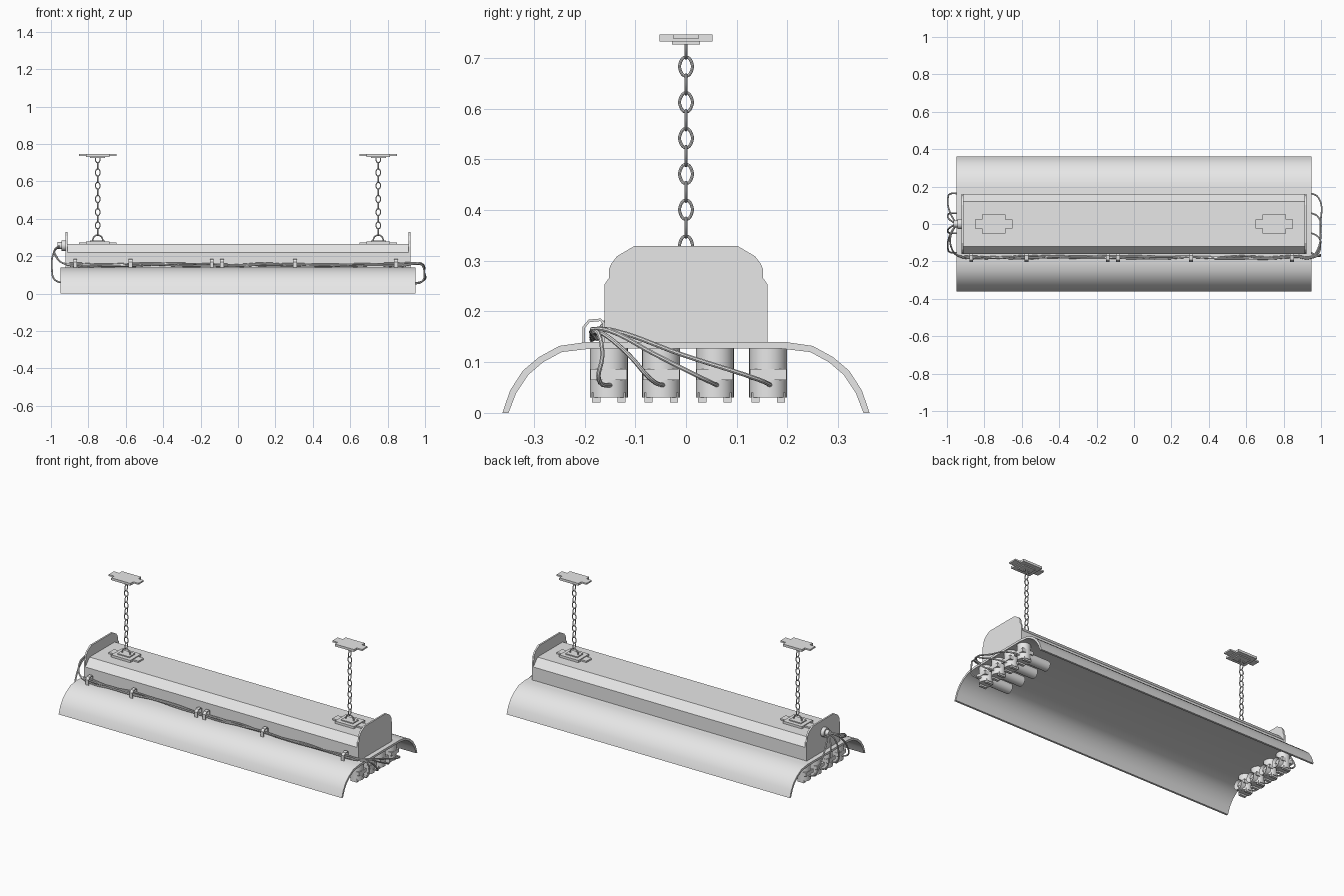
import bpy, bmesh, math, random
from mathutils import Matrix, Vector

random.seed(4)
if "Cube" in bpy.data.objects:
    bpy.data.objects.remove(bpy.data.objects["Cube"])

grey = bpy.data.materials.new("light_grey")
grey.use_nodes = True
grey.diffuse_color = (0.8, 0.8, 0.8, 1)
grey.node_tree.nodes["Principled BSDF"].inputs["Base Color"].default_value = (0.8, 0.8, 0.8, 1)


def link(name, mesh, smooth=False):
    mesh.materials.clear()
    mesh.materials.append(grey)
    ob = bpy.data.objects.new(name, mesh)
    bpy.context.collection.objects.link(ob)
    if smooth:
        bpy.ops.object.select_all(action='DESELECT')
        ob.select_set(True)
        bpy.context.view_layer.objects.active = ob
        bpy.ops.object.shade_smooth_by_angle(angle=math.radians(35))
    return ob


def finish(name, bm, smooth=False):
    bmesh.ops.recalc_face_normals(bm, faces=bm.faces)
    mesh = bpy.data.meshes.new(name)
    bm.to_mesh(mesh)
    bm.free()
    return link(name, mesh, smooth)


def extrude(name, profile, x0, x1, smooth=False):
    """Sweep a closed (y, z) outline along x."""
    bm = bmesh.new()
    face = bm.faces.new([bm.verts.new((x0, y, z)) for y, z in profile])
    new = bmesh.ops.extrude_face_region(bm, geom=[face])["geom"]
    bmesh.ops.translate(bm, vec=(x1 - x0, 0, 0),
                        verts=[v for v in new if isinstance(v, bmesh.types.BMVert)])
    return finish(name, bm, smooth)


def box(name, lo, hi):
    lo, hi = Vector(lo), Vector(hi)
    bm = bmesh.new()
    bmesh.ops.create_cube(bm, size=1, matrix=Matrix.Translation((lo + hi) / 2)
                          @ Matrix.Diagonal((*(hi - lo), 1)))
    return finish(name, bm)


def cylinder(name, centre, radius, length, axis, bore=0):
    """Cylinder along x or z, optionally with a recess in its far end."""
    bm = bmesh.new()
    turn = Matrix.Rotation(math.pi / 2, 4, 'Y') if axis == 'X' else Matrix()
    bmesh.ops.create_cone(bm, cap_ends=True, segments=28, radius1=radius, radius2=radius, depth=length)
    if bore:
        top = max(bm.faces, key=lambda f: f.calc_center_median().z)
        bmesh.ops.inset_region(bm, faces=[top], thickness=radius - bore)
        bmesh.ops.translate(bm, verts=top.verts, vec=(0, 0, -length * 0.7))
    bmesh.ops.transform(bm, verts=bm.verts, matrix=Matrix.Translation(centre) @ turn)
    return finish(name, bm, True)


def wire(name, points, radius=0.004, cyclic=False, steps=6):
    """Round tube through the points."""
    cu = bpy.data.curves.new(name, 'CURVE')
    cu.dimensions = '3D'
    cu.bevel_depth, cu.bevel_resolution, cu.resolution_u = radius, 2, steps
    cu.use_fill_caps = True
    sp = cu.splines.new('BEZIER')
    sp.use_cyclic_u = cyclic
    sp.bezier_points.add(len(points) - 1)
    for bp, p in zip(sp.bezier_points, points):
        bp.co = p
        bp.handle_left_type = bp.handle_right_type = 'AUTO'
    tmp = bpy.data.objects.new(name + "_path", cu)
    bpy.context.collection.objects.link(tmp)
    dg = bpy.context.evaluated_depsgraph_get()
    mesh = bpy.data.meshes.new_from_object(tmp.evaluated_get(dg))
    bpy.data.objects.remove(tmp)
    return link(name, mesh, True)


def mirrored(half):
    return half + [(-y, z) for y, z in reversed(half)]


# Curved reflector shell
outer = [(0.362, 0), (0.347, 0.044), (0.322, 0.083), (0.29, 0.11), (0.25, 0.132), (0.195, 0.14)]
inner = [(0.185, 0.127), (0.245, 0.12), (0.282, 0.1), (0.311, 0.075), (0.335, 0.039), (0.35, 0)]
extrude("reflector", mirrored(outer) + [(-y, z) for y, z in reversed(inner)] + inner, -0.95, 0.95, True)

# Ballast housing and its end plates
extrude("housing", mirrored([(0.16, 0.139), (0.16, 0.22), (0.12, 0.265)]), -0.913, 0.913)
plate = mirrored([(0.161, 0.139), (0.161, 0.253), (0.152, 0.266), (0.152, 0.283),
                  (0.148, 0.293), (0.136, 0.309), (0.102, 0.329)])
for side in (-1, 1):
    extrude("end_plate", plate, side * 0.912, side * 0.922)

# Hanging brackets and chains
for cx in (-0.75, 0.75):
    for base, up in ((0.265, 1), (0.746, -1)):
        for part, hx, hy, z0, z1 in (("bracket_arms", 0.1, 0.025, 0, 0.009),
                                     ("bracket_plate", 0.064, 0.052, 0, 0.014),
                                     ("bracket_boss", 0.04, 0.028, 0.014, 0.02)):
            zs = sorted((base + up * z0, base + up * z1))
            box(part, (cx - hx, -hy, zs[0]), (cx + hx, hy, zs[1]))
    arch = [(cx + 0.027 * math.cos(a), 0, 0.283 + 0.03 * math.sin(a))
            for a in (math.pi * i / 6 for i in range(7))]
    wire("chain_eye", arch, 0.004)
    for i in range(12):
        zc = 0.33 + i * 0.0353
        loop = []
        for sx, sz in ((1, -1), (1, 1), (0, 2), (-1, 1), (-1, -1), (0, -2)):
            off, h = sx * 0.0105, sz * 0.0095
            loop.append((cx, off, zc + h) if i % 2 == 0 else (cx + off, 0, zc + h))
        wire("chain_link", loop, 0.003, True, 4)

# Lamp holders at both ends
rows = (-0.152, -0.049, 0.057, 0.162)
for side in (-1, 1):
    cutter = box("notch_cutter", (side * 0.905 - 0.05, -0.3, 0), (side * 0.905 + 0.05, -0.29, 0.01))
    bpy.data.objects.remove(cutter)
    for y in rows:
        x = side * 0.905
        body = cylinder("holder_body", (x, y, 0.08), 0.0375, 0.1, 'Z')
        for f, z in ((-1, 0.02), (1, 0.02)):
            box("holder_foot", (x - 0.022, y + f * 0.025 - 0.008, z),
                (x + 0.022, y + f * 0.025 + 0.008, z + 0.02))
        box("holder_collar", (x - 0.038, y - 0.036, 0.065), (x + 0.038, y + 0.036, 0.087))
        if side > 0:
            cylinder("holder_tube", (0.82, y, 0.06), 0.03, 0.15, 'X')
        else:
            cylinder("holder_ring", (-0.866, y, 0.06), 0.03, 0.03, 'X', 0.02)

# Cable outlet on one end plate
cylinder("cable_outlet", (-0.932, 0, 0.257), 0.028, 0.024, 'X')
cylinder("cable_gland", (-0.945, 0, 0.257), 0.018, 0.04, 'X')

# Cables from the outlet to the near lamp holders
for y in rows:
    wire("near_cable", [(-0.955, y * 0.05, 0.257), (-0.985, y * 0.4, 0.22),
                        (-0.995, y * 0.85, 0.13), (-0.98, y, 0.075), (-0.93, y, 0.055)], 0.0045)

# Cable bundle along the front, fanning out to the far lamp holders
for n, y in enumerate(rows):
    oy, oz = 0.006 * (n % 2) - 0.003, 0.007 * (n // 2)
    path = [(-0.955, -0.01, 0.25 + oz), (-0.98, -0.06 - oy, 0.235), (-0.975, -0.13, 0.2 + oz),
            (-0.94, -0.17, 0.165)]
    for i in range(13):
        path.append((-0.87 + i * 0.145, -0.178 + oy + random.uniform(-0.006, 0.006),
                     0.151 + oz + random.uniform(-0.005, 0.005)))
    path += [(0.94, -0.18 + oy, 0.158 + oz), (0.98, -0.172 + 0.1 * (y + 0.152), 0.155 + oz),
             (0.996, -0.165 + 0.5 * (y + 0.152), 0.115),
             (0.985, y - 0.02, 0.066), (0.93, y + 0.008, 0.053)]
    wire("far_cable", path, 0.0045)

# Clips holding the bundle
clip = [(-0.16, 0.139), (-0.16, 0.178), (-0.168, 0.186), (-0.192, 0.184), (-0.204, 0.17),
        (-0.204, 0.137), (-0.199, 0.137), (-0.199, 0.168), (-0.19, 0.179), (-0.169, 0.181),
        (-0.165, 0.176), (-0.165, 0.139)]
for x in (-0.87, -0.575, -0.14, -0.085, 0.305, 0.845):
    extrude("cable_clip", clip, x - 0.01, x + 0.01)
